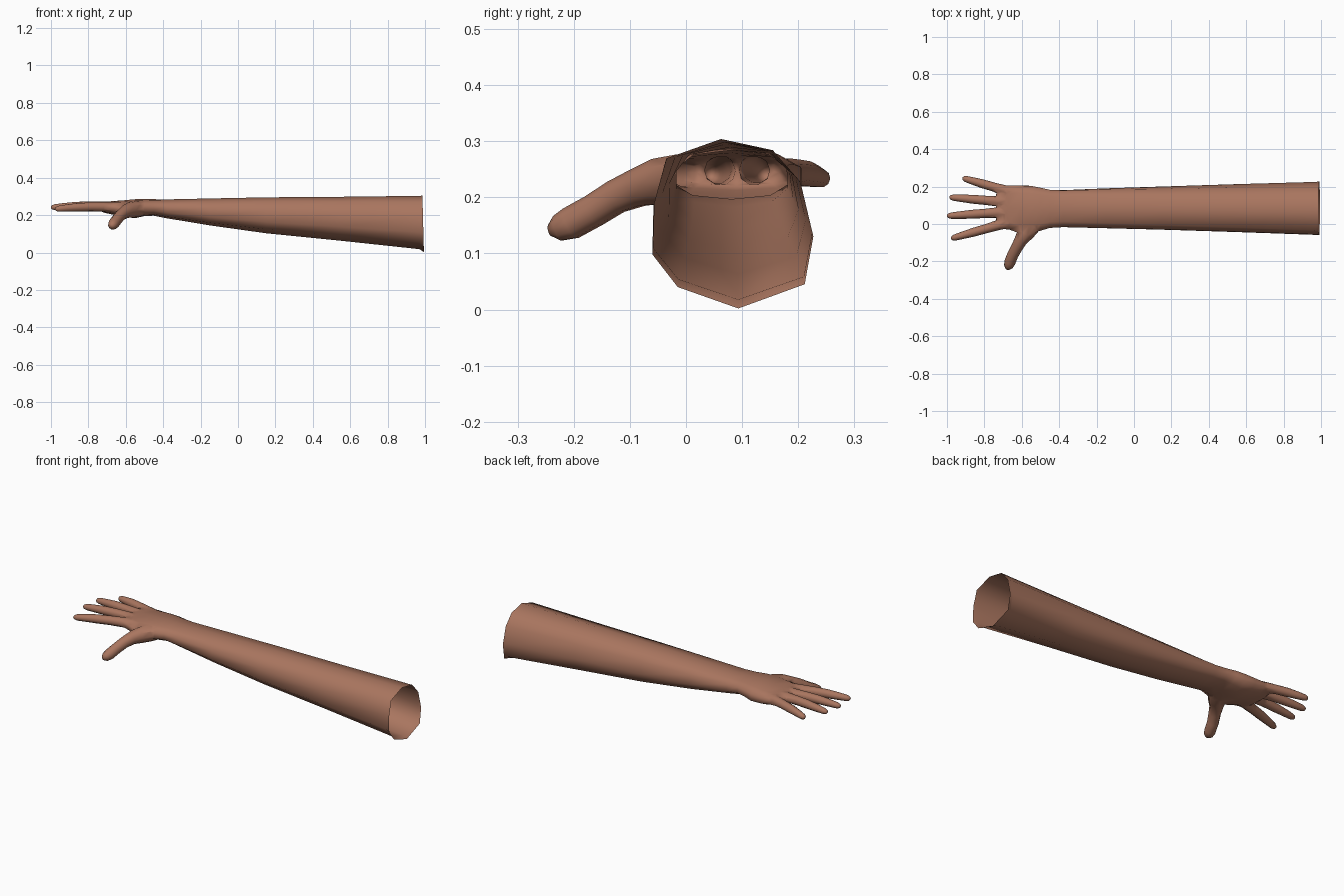
import bpy, bmesh, math
from mathutils import Vector

if "Cube" in bpy.data.objects:
    bpy.data.objects.remove(bpy.data.objects["Cube"])

skin = bpy.data.materials.new("brown skin")
skin.diffuse_color = (0.40, 0.18, 0.115, 1)
skin.use_nodes = True
skin.node_tree.nodes["Principled BSDF"].inputs["Base Color"].default_value = skin.diffuse_color


def loft(name, rings):
    """Closed tube through rings of points, capped at both ends."""
    bm = bmesh.new()
    loops = [[bm.verts.new(p) for p in ring] for ring in rings]
    n = len(loops[0])
    for a, b in zip(loops, loops[1:]):
        for i in range(n):
            j = (i + 1) % n
            bm.faces.new((a[i], a[j], b[j], b[i]))
    bm.faces.new(loops[0])
    bm.faces.new(loops[-1])
    bmesh.ops.recalc_face_normals(bm, faces=bm.faces)
    me = bpy.data.meshes.new(name)
    bm.to_mesh(me)
    bm.free()
    me.materials.append(skin)
    ob = bpy.data.objects.new(name, me)
    bpy.context.collection.objects.link(ob)
    return ob


def digit(name, stations, sides=10, flat=1.0):
    """Round tube along (x, y, z, radius) stations with a rounded tip."""
    pts = [Vector(s[:3]) for s in stations]
    rings = []
    for i, s in enumerate(stations):
        d = (pts[min(i + 1, len(pts) - 1)] - pts[max(i - 1, 0)]).normalized()
        side = d.cross(Vector((0, 0, 1))).normalized()
        up = side.cross(d)
        rings.append([pts[i] + s[3] * (math.cos(a) * side + flat * math.sin(a) * up)
                      for a in (math.tau * k / sides for k in range(sides))])
    return loft(name, rings)


# Arm and palm: ten-sided cut end easing into a flattened oval at the wrist
END = [(0.095, 0.002), (0.21, 0.045), (0.225, 0.13), (0.203, 0.225), (0.155, 0.283),
       (0.065, 0.303), (-0.03, 0.268), (-0.052, 0.185), (-0.054, 0.098), (-0.01, 0.04)]
unit_end = [((y + 0.054) / 0.279, (z - 0.002) / 0.301) for y, z in END]
unit_oval = []
for k in range(10):
    a = -math.pi / 2 + math.tau * k / 10
    c, s = math.cos(a), math.sin(a)
    unit_oval.append((0.5 + 0.525 * math.copysign(abs(c) ** 0.8, c),
                      0.5 + 0.5 * math.copysign(abs(s) ** 0.8, s)))

# x, y low, y high, z low, z high, share of oval
SECTIONS = [(0.99, -0.06, 0.227, 0.002, 0.304, 0),
            (0.97, -0.058, 0.225, 0.018, 0.303, 0),
            (0.55, -0.043, 0.213, 0.063, 0.298, 0.1),
            (0.15, -0.03, 0.2, 0.103, 0.295, 0.3),
            (-0.15, -0.022, 0.19, 0.145, 0.289, 0.6),
            (-0.38, -0.016, 0.18, 0.183, 0.284, 0.9),
            (-0.45, -0.02, 0.182, 0.197, 0.285, 1),
            (-0.50, -0.035, 0.193, 0.195, 0.286, 1),
            (-0.55, -0.048, 0.203, 0.184, 0.285, 1),
            (-0.61, -0.045, 0.208, 0.188, 0.28, 1),
            (-0.67, -0.03, 0.206, 0.202, 0.276, 1),
            (-0.715, -0.022, 0.2, 0.212, 0.27, 1),
            (-0.735, -0.005, 0.185, 0.22, 0.262, 1)]
rings = []
for x, y0, y1, z0, z1, t in SECTIONS:
    ring = []
    for (ey, ez), (oy, oz) in zip(unit_end, unit_oval):
        u, v = ey + (oy - ey) * t, ez + (oz - ez) * t
        tilt = 0.008 * (0.5 - v) if x > 0.98 else 0
        ring.append((x + tilt, y0 + (y1 - y0) * u, z0 + (z1 - z0) * v))
    rings.append(ring)
arm = loft("arm_and_hand", rings)

# Fingers: base (x, y, z) and tip (x, y, z)
FINGERS = {"index_finger": ((-0.66, 0.012, 0.243), (-0.978, -0.078, 0.232)),
           "middle_finger": ((-0.66, 0.066, 0.245), (-1.0, 0.043, 0.241)),
           "ring_finger": ((-0.66, 0.115, 0.245), (-0.987, 0.143, 0.242)),
           "little_finger": ((-0.64, 0.166, 0.243), (-0.917, 0.246, 0.232))}
SHAPE = [(0, 0.027), (0.2, 0.027), (0.4, 0.0245), (0.62, 0.0235),
         (0.82, 0.0195), (0.94, 0.0165), (0.985, 0.011), (1, 0.004)]
digits = []
for name, (base, tip) in FINGERS.items():
    b, e = Vector(base), Vector(tip)
    stations = []
    for t, r in SHAPE:
        p = b.lerp(e, t)
        p.z += 0.006 * math.sin(math.pi * t)
        stations.append((*p, r))
    digits.append(digit(name, stations))

# Thumb, wide where it joins the palm
digits.append(digit("thumb", [
    (-0.50, 0.04, 0.236, 0.035), (-0.54, -0.005, 0.234, 0.045),
    (-0.575, -0.048, 0.228, 0.043), (-0.605, -0.085, 0.218, 0.036),
    (-0.626, -0.125, 0.201, 0.031), (-0.648, -0.165, 0.176, 0.03),
    (-0.664, -0.205, 0.154, 0.030), (-0.672, -0.228, 0.145, 0.024),
    (-0.677, -0.243, 0.141, 0.010)]))

# Join everything into one skin
bpy.context.view_layer.objects.active = arm
arm.select_set(True)
for d in digits:
    mod = arm.modifiers.new("join", 'BOOLEAN')
    mod.operation = 'UNION'
    mod.solver = 'EXACT'
    mod.object = d
    bpy.ops.object.modifier_apply(modifier=mod.name)
    bpy.data.objects.remove(d)

# Open the cut end of the arm and soften the joints on the hand
bm = bmesh.new()
bm.from_mesh(arm.data)
cap = [f for f in bm.faces if all(v.co.x > 0.98 for v in f.verts)]
bmesh.ops.delete(bm, geom=cap, context='FACES')
bmesh.ops.remove_doubles(bm, verts=bm.verts, dist=0.002)
bmesh.ops.triangulate(bm, faces=[f for f in bm.faces if len(f.verts) > 4])
joint = [v for v in bm.verts if -0.78 < v.co.x < -0.58 and v.co.y > -0.1]
bmesh.ops.smooth_vert(bm, verts=joint, factor=0.25,
                      use_axis_x=True, use_axis_y=True, use_axis_z=True)
bm.to_mesh(arm.data)
bm.free()
bpy.ops.object.shade_smooth_by_angle(angle=math.radians(70))
